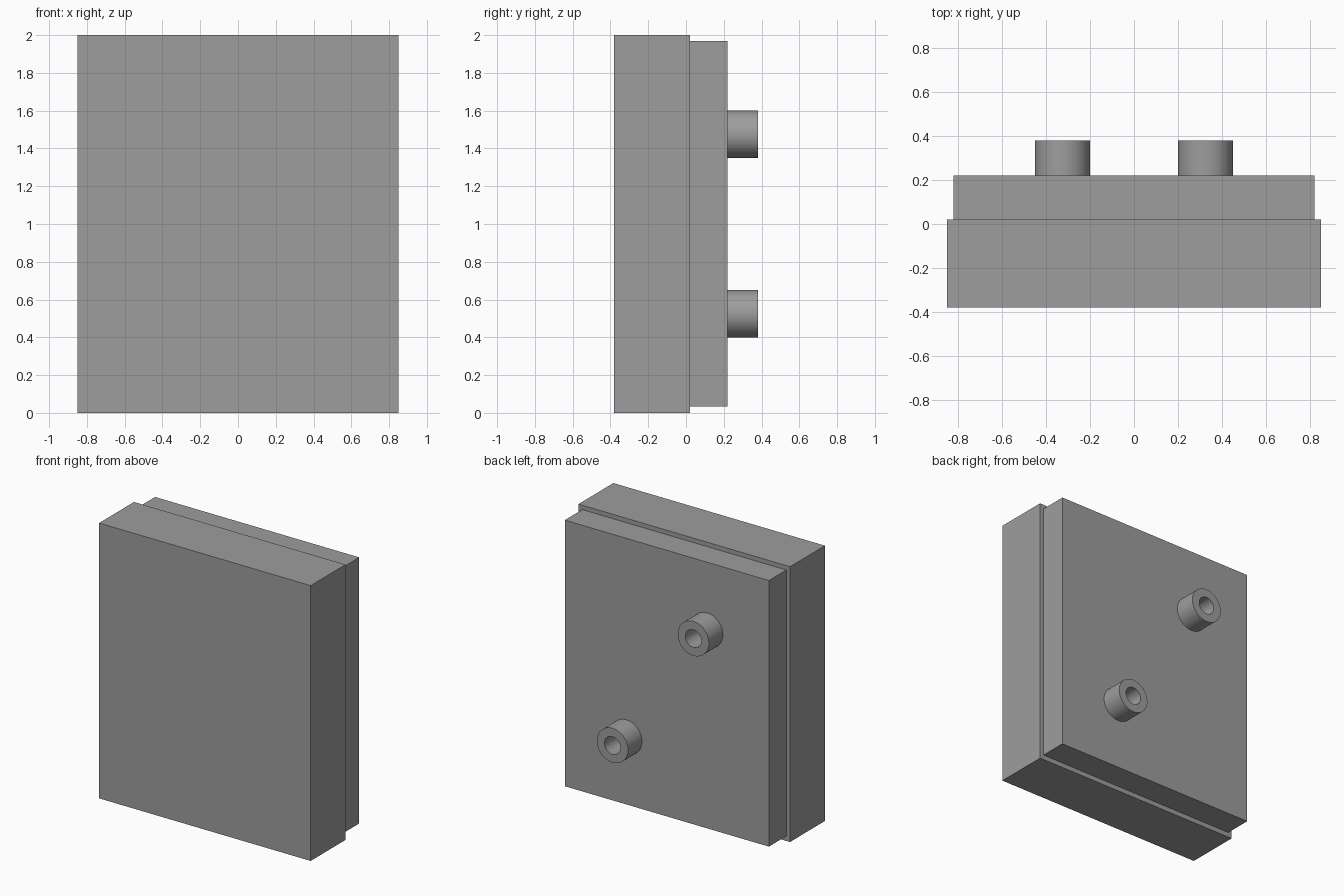
import bpy
import bmesh
import math
from mathutils import Matrix, Vector

if "Cube" in bpy.data.objects:
    bpy.data.objects.remove(bpy.data.objects["Cube"])

grey = bpy.data.materials.new("mid grey")
grey.diffuse_color = (0.34, 0.34, 0.34, 1.0)
grey.use_nodes = True
grey.node_tree.nodes["Principled BSDF"].inputs["Base Color"].default_value = grey.diffuse_color


def finish(bm, name):
    mesh = bpy.data.meshes.new(name)
    bmesh.ops.recalc_face_normals(bm, faces=bm.faces[:])
    bm.to_mesh(mesh)
    bm.free()
    mesh.materials.append(grey)
    obj = bpy.data.objects.new(name, mesh)
    bpy.context.collection.objects.link(obj)
    return obj


def box(name, x, y, z):
    """Box from (min, max) ranges on each axis."""
    bm = bmesh.new()
    size = [r[1] - r[0] for r in (x, y, z)]
    centre = [(r[0] + r[1]) / 2 for r in (x, y, z)]
    bmesh.ops.create_cube(bm, size=1, matrix=Matrix.Translation(centre) @ Matrix.Diagonal((*size, 1)))
    return finish(bm, name)


def hollow_boss(name, x, z, y0=0.22, y1=0.38, outer=0.125, inner=0.064):
    """Round boss with a blind bore, turned around the y axis."""
    bm = bmesh.new()
    profile = [(outer, y0), (outer, y1), (inner, y1), (inner, y0)]
    verts = [bm.verts.new((x + r, y, z)) for r, y in profile]
    edges = [bm.edges.new(pair) for pair in zip(verts, verts[1:])]
    bmesh.ops.spin(bm, geom=verts + edges, cent=(x, 0, z), axis=Vector((0, 1, 0)),
                   angle=math.tau, steps=64, use_merge=True)
    bmesh.ops.remove_doubles(bm, verts=bm.verts[:], dist=1e-5)
    obj = finish(bm, name)
    bpy.ops.object.select_all(action='DESELECT')
    obj.select_set(True)
    bpy.context.view_layer.objects.active = obj
    bpy.ops.object.shade_smooth_by_angle(angle=math.radians(30))
    return obj


# Thick front panel and the slightly smaller plate behind it
box("front_panel", (-0.85, 0.85), (-0.38, 0.02), (0, 2))
box("back_plate", (-0.82, 0.82), (0.02, 0.22), (0.035, 1.968))

# Mounting bosses placed diagonally on the back
hollow_boss("upper_boss", -0.325, 1.475)
hollow_boss("lower_boss", 0.325, 0.525)
